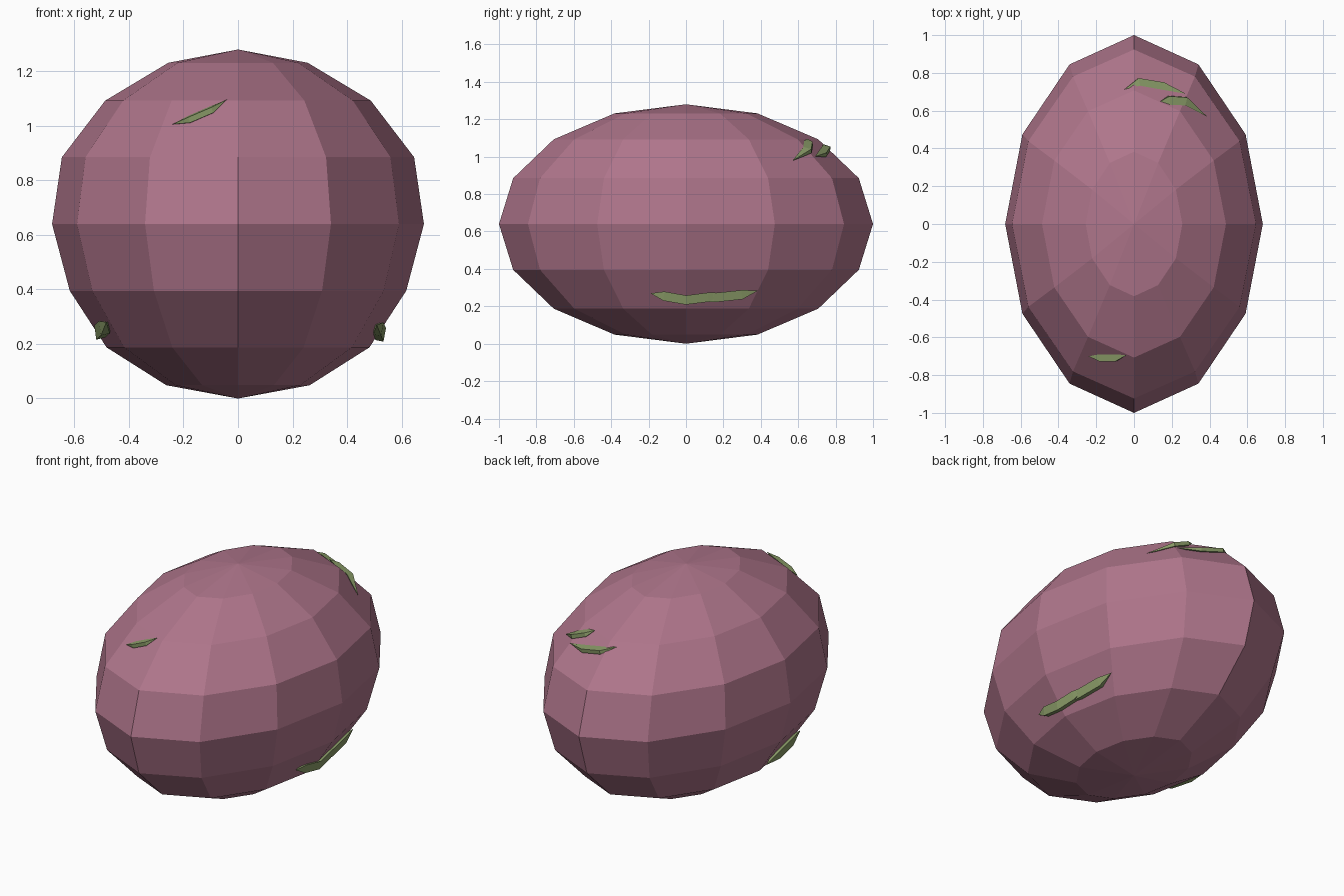
import bpy
import bmesh
import math
from mathutils import Vector
from mathutils.bvhtree import BVHTree

if "Cube" in bpy.data.objects:
    bpy.data.objects.remove(bpy.data.objects["Cube"])


def material(name, rgb):
    m = bpy.data.materials.new(name)
    m.diffuse_color = (*rgb, 1)
    m.use_nodes = True
    m.node_tree.nodes["Principled BSDF"].inputs["Base Color"].default_value = m.diffuse_color
    return m


PLUM = material("dusty_plum", (0.43, 0.18, 0.26))
GREEN = material("leaf_green", (0.25, 0.325, 0.135))


def finish(bm, name, mat):
    bmesh.ops.recalc_face_normals(bm, faces=bm.faces)
    mesh = bpy.data.meshes.new(name)
    bm.to_mesh(mesh)
    mesh.materials.append(mat)
    obj = bpy.data.objects.new(name, mesh)
    bpy.context.collection.objects.link(obj)
    return obj


# Faceted fruit body: stretched 12-sided ball, slightly fuller above the middle
H = 0.64
RING_X = {1: 0.263, 2: 0.482, 3: 0.617, 4: 0.682, 5: 0.646, 6: 0.487, 7: 0.256}
STEP_Y = [0, 0.475, 0.845, 1.0, 0.845, 0.475]

bm = bmesh.new()
rings = []
for i, rx in RING_X.items():
    a = math.pi * i / 8
    ring = []
    for k in range(12):
        y = STEP_Y[k % 6] * (1 if k < 6 else -1) * math.sin(a)
        ring.append(bm.verts.new((rx * math.cos(k * math.pi / 6), y, H - H * math.cos(a))))
    rings.append(ring)
bottom, top = bm.verts.new((0, 0, 0)), bm.verts.new((0, 0, 2 * H))
for k in range(12):
    n = (k + 1) % 12
    bm.faces.new((bottom, rings[0][n], rings[0][k]))
    bm.faces.new((top, rings[-1][k], rings[-1][n]))
    for lo, hi in zip(rings, rings[1:]):
        bm.faces.new((lo[k], lo[n], hi[n], hi[k]))
finish(bm, "fruit_body", PLUM)
surface = BVHTree.FromBMesh(bm)
bm.free()


# Thin pointed scale lying on the body along a short path
def scale_leaf(name, path, width, lift):
    bm = bmesh.new()
    pts = [Vector(p) for p in path]
    sections = []
    for i, p in enumerate(pts):
        spot, normal, _, _ = surface.find_nearest(p)
        normal = Vector((spot.x / 0.46, spot.y, (spot.z - H) / 0.41)).normalized()
        along = (pts[min(i + 1, len(pts) - 1)] - pts[max(i - 1, 0)]).normalized()
        side = normal.cross(along).normalized()
        if side.z < 0:
            side = -side
        base = spot + normal * lift * 0.35
        if i in (0, len(pts) - 1):
            sections.append([bm.verts.new(base)])
        else:
            w = width / 2
            sections.append([bm.verts.new(base + side * w),
                             bm.verts.new(base + normal * lift - side * w * 0.5),
                             bm.verts.new(base - side * w),
                             bm.verts.new(base - normal * lift)])
    for a, b in zip(sections, sections[1:]):
        for j in range(4):
            n = (j + 1) % 4
            quad = [a[j % len(a)], a[n % len(a)], b[n % len(b)], b[j % len(b)]]
            bm.faces.new(list(dict.fromkeys(quad)))
    finish(bm, name, GREEN)
    bm.free()


# Front and back scales
scale_leaf("front_scale", [(-.24, -.70, 1.005), (-.18, -.71, 1.025),
                           (-.10, -.71, 1.06), (-.04, -.69, 1.09)], 0.045, 0.018)
scale_leaf("back_scale_outer", [(-.05, .71, 1.07), (.03, .755, 1.05),
                                (.16, .745, 1.03), (.27, .68, .99)], 0.05, 0.018)
scale_leaf("back_scale_inner", [(.14, .65, 1.095), (.19, .665, 1.08),
                                (.29, .66, 1.05), (.39, .57, .98)], 0.055, 0.018)

# Low side scales
scale_leaf("right_scale_front", [(.51, -.19, .27), (.52, -.12, .255), (.52, 0, .24),
                                 (.52, .12, .247), (.52, .21, .265)], 0.058, 0.025)
scale_leaf("right_scale_rear", [(.52, .07, .225), (.52, .15, .24),
                                (.51, .30, .25), (.50, .39, .275)], 0.058, 0.025)
scale_leaf("left_scale", [(-.50, -.38, .27), (-.51, -.28, .25),
                          (-.52, -.14, .24), (-.52, -.01, .225)], 0.06, 0.03)
